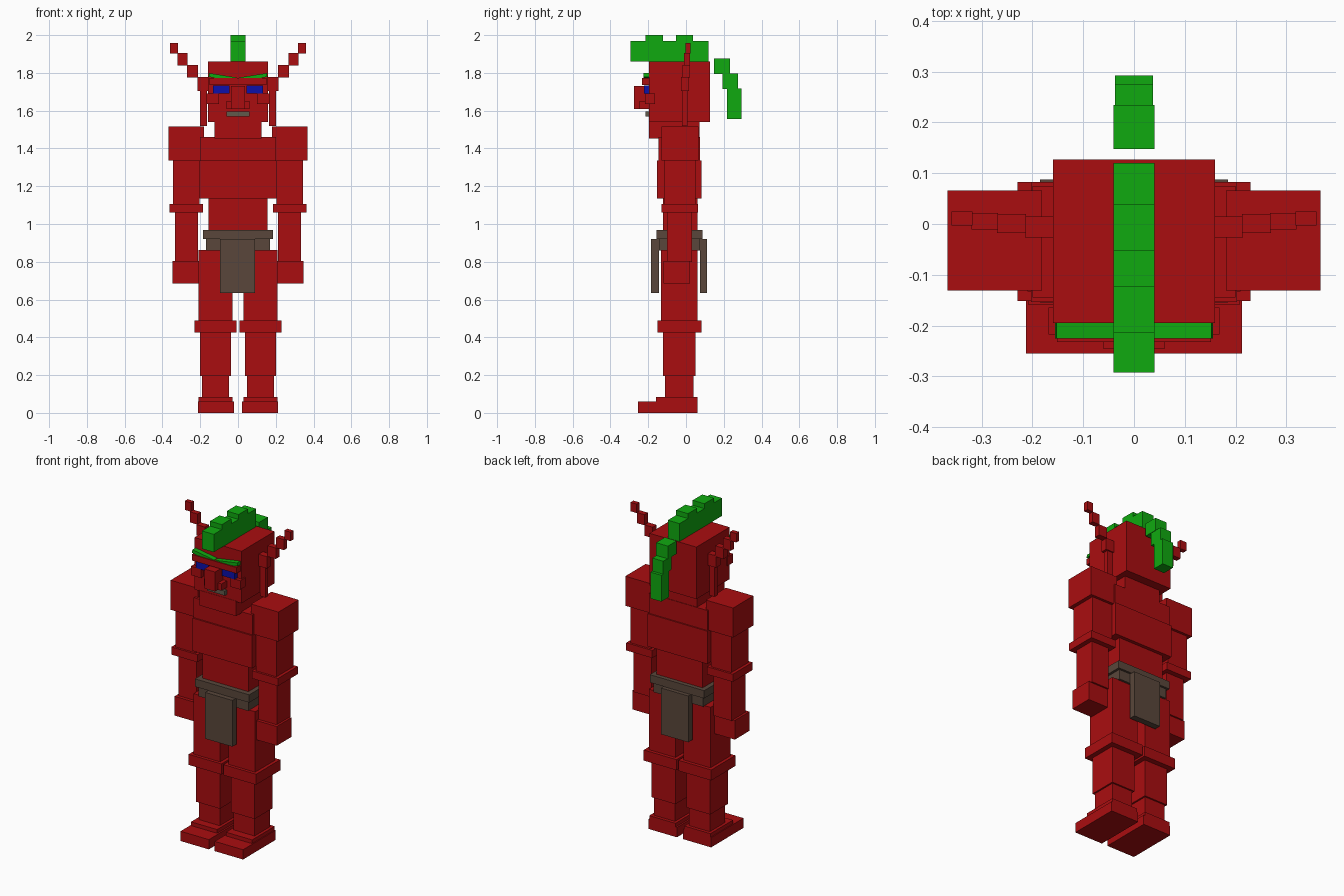
import bpy
import math


def material(name, rgb):
    m = bpy.data.materials.new(name)
    m.diffuse_color = (*rgb, 1)
    return m


RED = material("red skin", (0.40, 0.004, 0.005))
GREEN = material("green hair", (0.005, 0.40, 0.005))
BLUE = material("blue eyes", (0.004, 0.005, 0.40))
BROWN = material("brown cloth", (0.10, 0.062, 0.043))
GREY = material("grey lips", (0.12, 0.10, 0.07))


def box(name, x, y, z, mat=RED, tilt=0):
    """Box from min/max pairs, optionally tilted about y."""
    bpy.ops.mesh.primitive_cube_add(size=1, location=[(a + b) / 2 for a, b in (x, y, z)])
    o = bpy.context.object
    o.name = name
    o.scale = [b - a for a, b in (x, y, z)]
    o.rotation_euler[1] = tilt
    o.data.materials.append(mat)
    return o


def pair(name, x, y, z, mat=RED, tilt=0):
    """Right part (x given positive) plus its mirrored twin."""
    box(name + "_left", x, y, z, mat, tilt)
    box(name + "_right", (-x[1], -x[0]), y, z, mat, -tilt)


# Legs
pair("foot", (0.02, 0.213), (-0.255, 0.06), (0, 0.06))
pair("instep", (0.03, 0.208), (-0.16, 0.06), (0.055, 0.083))
pair("ankle", (0.047, 0.19), (-0.11, 0.04), (0.08, 0.197))
pair("calf", (0.037, 0.2), (-0.123, 0.05), (0.195, 0.427))
pair("knee", (0.007, 0.23), (-0.152, 0.083), (0.425, 0.49))
pair("thigh", (0.028, 0.21), (-0.133, 0.062), (0.488, 0.862))

# Hips and loincloth
box("hips", (-0.17, 0.17), (-0.143, 0.075), (0.86, 0.922), BROWN)
box("belt", (-0.185, 0.185), (-0.155, 0.088), (0.92, 0.968), BROWN)
box("front_loincloth", (-0.094, 0.091), (-0.185, -0.143), (0.635, 0.92), BROWN)
box("back_loincloth", (-0.094, 0.091), (0.073, 0.112), (0.635, 0.92), BROWN)

# Torso
box("waist", (-0.157, 0.157), (-0.123, 0.062), (0.965, 1.137))
box("lower_chest", (-0.203, 0.203), (-0.154, 0.083), (1.135, 1.337))
box("upper_chest", (-0.2, 0.2), (-0.145, 0.075), (1.335, 1.46))

# Arms
pair("shoulder", (0.181, 0.367), (-0.131, 0.066), (1.335, 1.517))
pair("upper_arm", (0.204, 0.344), (-0.117, 0.05), (1.1, 1.337))
pair("elbow", (0.186, 0.363), (-0.13, 0.063), (1.06, 1.107))
pair("forearm", (0.211, 0.334), (-0.1, 0.032), (0.8, 1.062))
pair("hand", (0.206, 0.348), (-0.12, 0.022), (0.685, 0.803))

# Head and face
box("neck_and_jaw", (-0.125, 0.125), (-0.197, 0.072), (1.452, 1.545))
box("head", (-0.16, 0.16), (-0.195, 0.127), (1.54, 1.86))
box("brow", (-0.152, 0.152), (-0.232, -0.19), (1.735, 1.772))
pair("eyebrow", (0.005, 0.155), (-0.226, -0.19), (1.767, 1.787), GREEN, math.radians(-9))
pair("eye", (0.045, 0.132), (-0.222, -0.19), (1.69, 1.732), BLUE)
pair("cheek", (0.1, 0.168), (-0.218, -0.165), (1.635, 1.69))
box("nose", (-0.036, 0.036), (-0.275, -0.19), (1.61, 1.73))
box("nostrils", (-0.06, 0.06), (-0.246, -0.19), (1.61, 1.652))
box("mouth", (-0.06, 0.06), (-0.215, -0.19), (1.568, 1.596), GREY)

# Long stepped ears
pair("ear_lobe", (0.165, 0.2), (-0.02, 0.008), (1.52, 1.72))
ear_steps = [(0.155, 0.215, -0.027, 0.015, 1.705, 1.778),
             (0.213, 0.27, -0.018, 0.02, 1.775, 1.842),
             (0.268, 0.32, -0.011, 0.022, 1.84, 1.905),
             (0.318, 0.36, -0.003, 0.025, 1.903, 1.958)]
for i, (x0, x1, y0, y1, z0, z1) in enumerate(ear_steps):
    pair(f"ear_step_{i + 1}", (x0, x1), (y0, y1), (z0, z1))

# Crest of hair with raised tufts, then a hanging tail
crest = [(-0.293, -0.215, 1.97), (-0.215, -0.122, 2.0), (-0.122, -0.052, 1.97),
         (-0.052, 0.038, 2.0), (0.038, 0.12, 1.97)]
for i, (y0, y1, top) in enumerate(crest):
    box(f"crest_{i + 1}", (-0.04, 0.04), (y0, y1), (1.86, top), GREEN)
tail = [(0.148, 0.234, 1.795, 1.875), (0.192, 0.275, 1.715, 1.797), (0.217, 0.293, 1.555, 1.717)]
for i, (y0, y1, z0, z1) in enumerate(tail):
    w = 0.04 if i == 0 else 0.037
    box(f"hair_tail_{i + 1}", (-w, w), (y0, y1), (z0, z1), GREEN)
